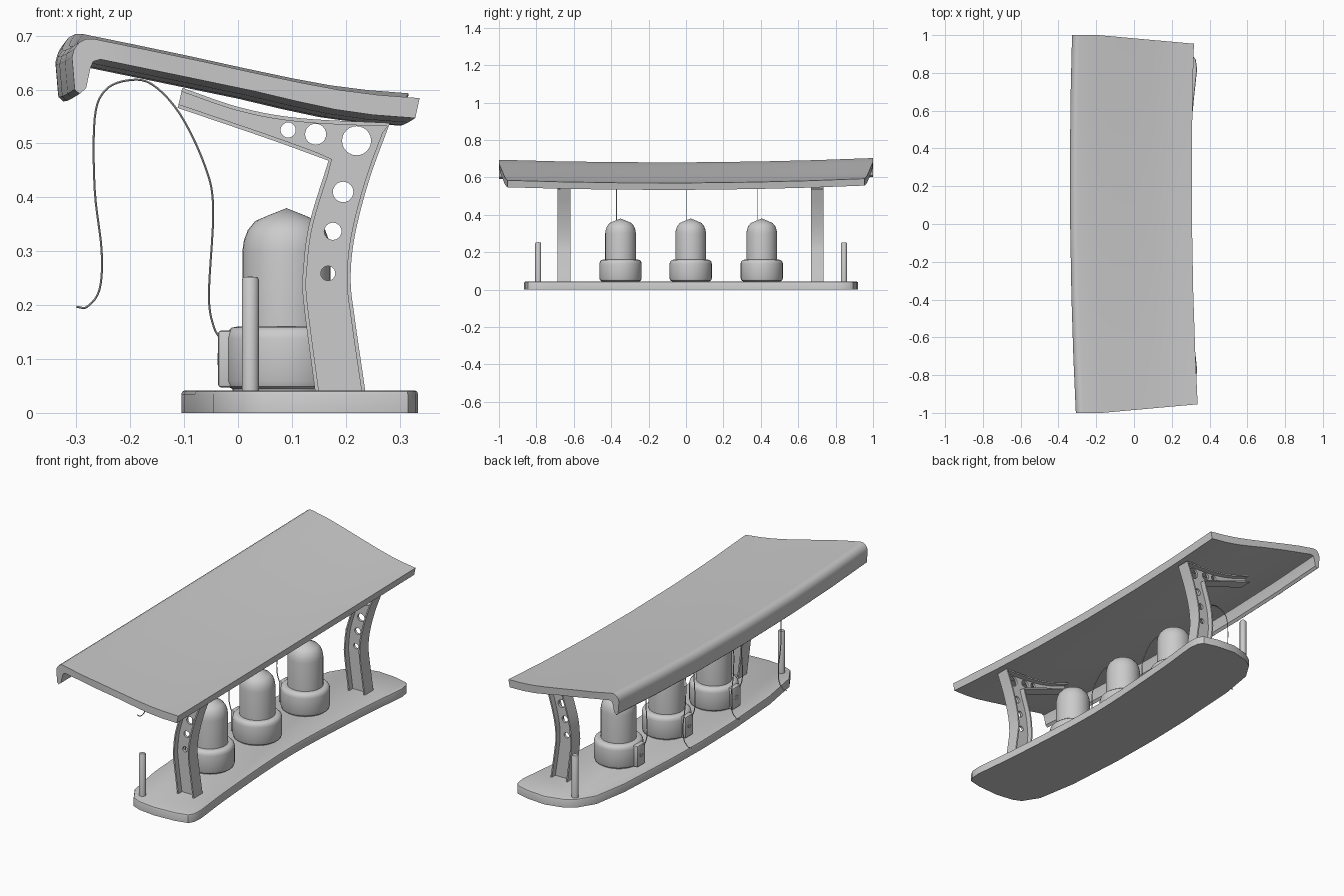
import bpy, bmesh, math
from mathutils import Vector

if "Cube" in bpy.data.objects:
    bpy.data.objects.remove(bpy.data.objects["Cube"])


def finish(ob, angle=35):
    bpy.ops.object.select_all(action='DESELECT')
    ob.select_set(True)
    bpy.context.view_layer.objects.active = ob
    if ob.type == 'CURVE':
        bpy.ops.object.convert(target='MESH')
        ob = bpy.context.object
    bpy.ops.object.shade_smooth_by_angle(angle=math.radians(angle))
    return ob


def from_bmesh(name, bm, angle=35):
    bmesh.ops.recalc_face_normals(bm, faces=bm.faces[:])
    me = bpy.data.meshes.new(name)
    bm.to_mesh(me)
    bm.free()
    ob = bpy.data.objects.new(name, me)
    bpy.context.collection.objects.link(ob)
    return finish(ob, angle)


def smooth(pts, n=5):
    """Catmull-Rom through 2D points."""
    p = [Vector(q) for q in pts]
    p = [2 * p[0] - p[1]] + p + [2 * p[-1] - p[-2]]
    out = []
    for a, b, c, d in zip(p, p[1:], p[2:], p[3:]):
        for i in range(n):
            t = i / n
            out.append(0.5 * (2 * b + (c - a) * t + (2 * a - 5 * b + 4 * c - d) * t * t
                              + (3 * b - a - 3 * c + d) * t ** 3))
    return out + [p[-2]]


def plate(name, loops, y, half):
    """Filled xz outline (further loops are holes), thick along y."""
    cu = bpy.data.curves.new(name, 'CURVE')
    cu.dimensions = '2D'
    cu.fill_mode = 'BOTH'
    cu.extrude = half
    for loop in loops:
        sp = cu.splines.new('POLY')
        sp.points.add(len(loop) - 1)
        for pt, q in zip(sp.points, loop):
            pt.co = (q[0], q[1], 0, 1)
        sp.use_cyclic_u = True
    ob = bpy.data.objects.new(name, cu)
    bpy.context.collection.objects.link(ob)
    ob.location.y = y
    ob.rotation_euler.x = math.pi / 2
    return finish(ob)


def offset(chain, d):
    out = []
    for i, p in enumerate(chain):
        t = (chain[min(i + 1, len(chain) - 1)] - chain[max(i - 1, 0)]).normalized()
        out.append(p + Vector((-t.y, t.x)) * d)
    return out


def lathe(name, profile, loc, steps=32):
    bm = bmesh.new()
    vs = [bm.verts.new((r, 0, z)) for r, z in profile]
    es = [bm.edges.new(e) for e in zip(vs, vs[1:])]
    bmesh.ops.spin(bm, geom=vs + es, cent=(0, 0, 0), axis=(0, 0, 1),
                   angle=2 * math.pi, steps=steps)
    bmesh.ops.remove_doubles(bm, verts=bm.verts[:], dist=1e-4)
    ob = from_bmesh(name, bm)
    ob.location = loc
    return ob


# base slab: bowed outline, tapered ends
left = [(.005, -.835), (-.045, -.755), (-.08, -.55), (-.1, -.25), (-.105, .025),
        (-.1, .25), (-.08, .6), (-.05, .78), (.003, .865)]
right = smooth([(.334, .82), (.305, .52), (.28, .025), (.305, -.47), (.334, -.77)])
outline = (left + [(.05, .897), (.14, .92), (.24, .912), (.31, .893), (.327, .87)]
           + [tuple(p) for p in right] + [(.33, -.82), (.315, -.845), (.25, -.86), (.14, -.866), (.05, -.855)])
bm = bmesh.new()
face = bm.faces.new([bm.verts.new((x, y, 0)) for x, y in outline])
ext = bmesh.ops.extrude_face_region(bm, geom=[face])
top = [v for v in ext['geom'] if isinstance(v, bmesh.types.BMVert)]
bmesh.ops.translate(bm, verts=top, vec=(0, 0, .042))
rim = [e for e in bm.edges if all(v.co.z > .04 for v in e.verts)]
bmesh.ops.bevel(bm, geom=rim, offset=.007, segments=2, profile=.5, affect='EDGES')
from_bmesh("base_slab", bm)

# canopy: hooked section (top run, then matching underside run) swept along a slight bow
section = [(-.338, .646), (-.334, .661), (-.325, .673), (-.312, .680), (-.298, .680), (-.2, .660),
           (-.1, .639), (0, .617), (.09, .598), (.16, .585), (.23, .576), (.307, .570),
           (.299, .533), (.22, .539), (.15, .549), (.08, .564), (0, .583),
           (-.12, .608), (-.285, .642), (-.299, .638), (-.304, .625), (-.312, .588),
           (-.324, .578), (-.333, .586)]
bm = bmesh.new()
rings = []
for t in (-1, -.7, -.38, 0, .38, .7, 1):
    rings.append([bm.verts.new((x + .02 * t * t - .01 * t, t * (1 - .09 * max(0, x + .2)),
                                z + .0185 * t * t + .0045 * t)) for x, z in section])
for a, b in zip(rings, rings[1:]):
    for j in range(len(section)):
        k = (j + 1) % len(section)
        bm.faces.new((a[j], a[k], b[k], b[j]))
for r in (rings[0], rings[-1]):
    for j in range(11):
        bm.faces.new((r[j], r[j + 1], r[22 - j], r[23 - j]))
from_bmesh("canopy", bm)

# columns: pierced web with flanges along both edges
inner = smooth([(.147, .003), (.143, .04), (.121, .21), (.121, .266), (.132, .35), (.168, .468)])
inner += smooth([(.168, .468), (.058, .508), (-.112, .566)])[1:]
outer = smooth([(.241, .003), (.236, .042), (.217, .173), (.209, .248), (.217, .33), (.244, .434), (.282, .538)])
outer += smooth([(.282, .538), (.114, .547), (.003, .567), (-.103, .603)])[1:]
holes = [(.22, .505, .027), (.144, .517, .0195), (.093, .525, .014),
         (.195, .41, .019), (.176, .337, .016), (.167, .259, .0135)]
circles = [[(x + r * math.cos(a * math.pi / 12), z + r * math.sin(a * math.pi / 12))
            for a in range(24)] for x, z, r in holes]
web = offset(inner, -.003) + offset(outer, .003)[::-1]
for name, y in (("front", -.652), ("rear", .702)):
    plate(name + "_column_web", [web] + circles, y, .006)
    plate(name + "_column_inner_flange", [inner + offset(inner, -.007)[::-1]], y, .034)
    plate(name + "_column_outer_flange", [outer + offset(outer, .007)[::-1]], y, .034)

# bollards
for name, y in (("front", -.79), ("rear", .845)):
    lathe(name + "_bollard", [(0, .001), (.016, .001), (.016, .247), (.013, .252), (0, .253)],
          (.023, y, 0), 16)

# domed dispensers, side boxes and hanging hoses
hose = smooth([(-.03, .135), (-.045, .16), (-.054, .22), (-.046, .38), (-.062, .46), (-.108, .555),
               (-.16, .61), (-.205, .617), (-.247, .598), (-.266, .546), (-.266, .415),
               (-.253, .3), (-.257, .229), (-.28, .197), (-.30, .197)])
for n, y in enumerate((-.35, .025, .405), 1):
    lathe(f"dispenser_{n}_foot", [(0, .001), (.1, .001), (.1, .044), (.109, .049), (.113, .06), (.113, .138),
                                  (.11, .15), (.102, .158), (.092, .16), (0, .16)], (.09, y, 0))
    lathe(f"dispenser_{n}_dome", [(.082, .15), (.082, .3), (.079, .32), (.072, .339),
                                  (.058, .356), (.03, .368), (0, .38)], (.09, y, 0))
    bm = bmesh.new()
    bmesh.ops.create_cube(bm, size=1)
    for v in bm.verts:
        v.co = (-.012 + v.co.x * .05, y + v.co.y * .064, .1 + v.co.z * .106)
    bmesh.ops.bevel(bm, geom=bm.edges[:], offset=.006, segments=2, profile=.5, affect='EDGES')
    from_bmesh(f"dispenser_{n}_box", bm)
    bpy.ops.mesh.primitive_torus_add(location=(-.0365, y, .1), rotation=(0, math.pi / 2, 0),
                                     major_radius=.01, minor_radius=.0015,
                                     major_segments=16, minor_segments=6)
    bpy.context.object.name = f"dispenser_{n}_socket"
    cu = bpy.data.curves.new(f"hose_{n}", 'CURVE')
    cu.dimensions = '3D'
    cu.bevel_depth = .0022
    cu.bevel_resolution = 1
    cu.use_fill_caps = True
    sp = cu.splines.new('POLY')
    sp.points.add(len(hose) - 1)
    for pt, q in zip(sp.points, hose):
        pt.co = (q.x, y - .021, q.y, 1)
    ob = bpy.data.objects.new(f"hose_{n}", cu)
    bpy.context.collection.objects.link(ob)
    finish(ob, 60)
